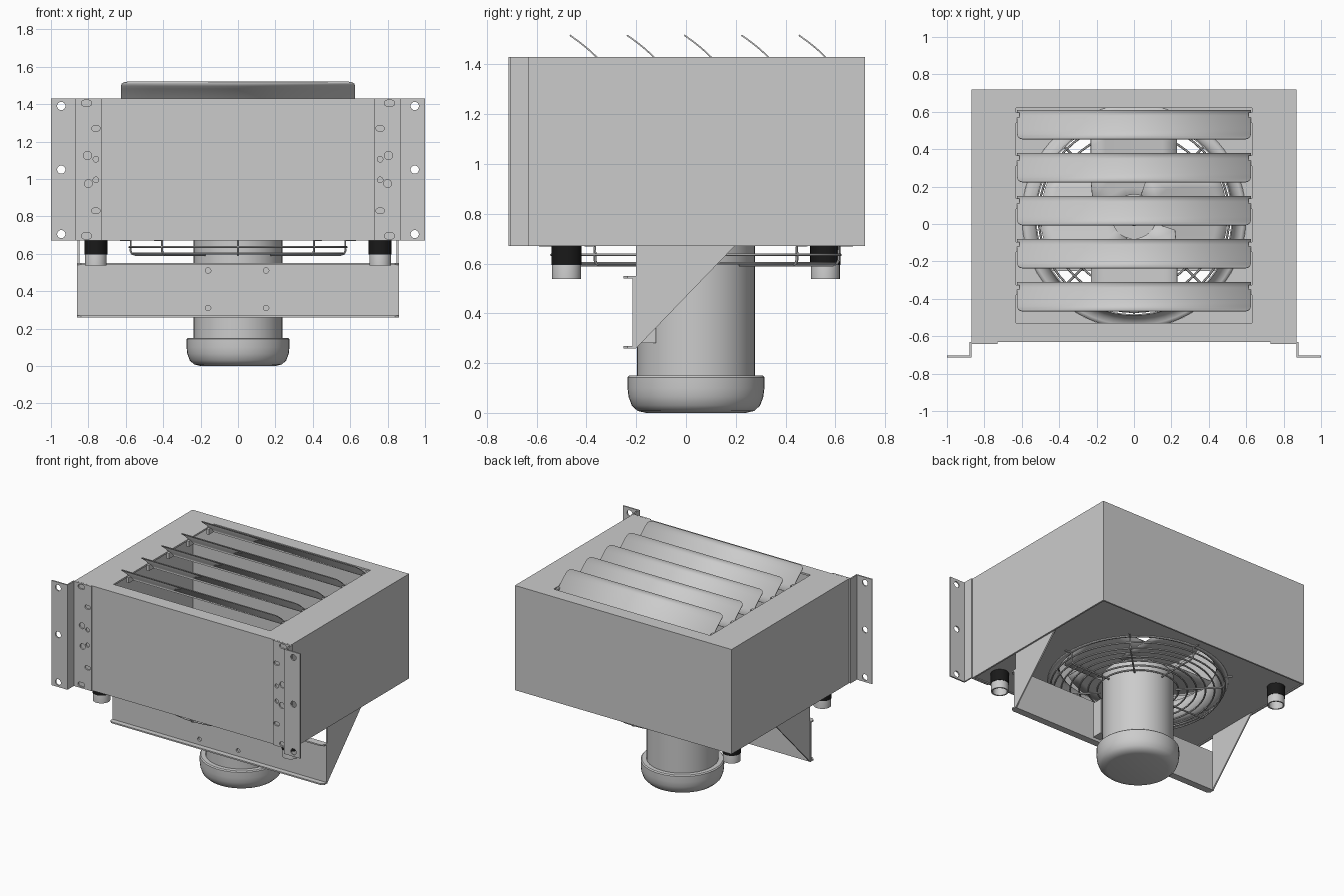
import bpy, bmesh
from math import sin, cos, pi, sqrt
from mathutils import Matrix, Vector

if "Cube" in bpy.data.objects:
    bpy.data.objects.remove(bpy.data.objects["Cube"])

black = bpy.data.materials.new("black_coating")
black.diffuse_color = (0.01, 0.01, 0.01, 1)
black.use_nodes = True
black.node_tree.nodes["Principled BSDF"].inputs["Base Color"].default_value = black.diffuse_color
CY = 0.04                                   # y of the fan axis
AXES = {"xy": Matrix.Identity(3),
        "xz": Matrix(((1, 0, 0), (0, 0, -1), (0, 1, 0))),
        "yz": Matrix(((0, 0, 1), (1, 0, 0), (0, 1, 0)))}


def add(name, mesh):
    ob = bpy.data.objects.new(name, mesh)
    bpy.context.collection.objects.link(ob)
    return ob


def from_bm(name, bm):
    bmesh.ops.recalc_face_normals(bm, faces=bm.faces)
    me = bpy.data.meshes.new(name)
    bm.to_mesh(me)
    bm.free()
    return add(name, me)


def box(name, lo, hi):
    bm = bmesh.new()
    bmesh.ops.create_cube(bm, size=1)
    for v in bm.verts:
        v.co = [(a + b) / 2 + c * (b - a) for a, b, c in zip(lo, hi, v.co)]
    return from_bm(name, bm)


def curve_mesh(name, cu):
    ob = add(name + "_curve", cu)
    me = bpy.data.meshes.new_from_object(ob.evaluated_get(bpy.context.evaluated_depsgraph_get()))
    bpy.data.objects.remove(ob)
    return add(name, me)


def spline(cu, pts, closed=True):
    s = cu.splines.new('POLY')
    s.points.add(len(pts) - 1)
    for p, c in zip(s.points, pts):
        p.co = (*c, 1) if len(c) == 3 else (*c, 0, 1)
    s.use_cyclic_u = closed


def plate(name, outline, holes, thick, plane, offset):
    """Flat sheet with holes, lying in a plane at an offset along its normal axis."""
    cu = bpy.data.curves.new(name, 'CURVE')
    cu.dimensions, cu.fill_mode, cu.extrude = '2D', 'BOTH', thick / 2
    for pts in [outline] + holes:
        spline(cu, pts)
    ob = curve_mesh(name, cu)
    shift = Vector([0 if a in plane else offset for a in "xyz"])
    for v in ob.data.vertices:
        v.co = AXES[plane] @ v.co + shift
    return ob


def rect(x0, x1, y0, y1):
    return [(x0, y0), (x1, y0), (x1, y1), (x0, y1)]


def slot(x, y, w, h, n=20):
    """Round hole (w == h) or horizontal slot."""
    r, e = h / 2, (w - h) / 2
    return [(x + r * cos(a) + (e if cos(a) > 0 else -e), y + r * sin(a))
            for a in [(i + .5) * 2 * pi / n for i in range(n)]]


def lathe(name, profile, x=0, y=CY, n=48):
    bm = bmesh.new()
    vs = [bm.verts.new((x + r, y, z)) for r, z in profile]
    es = [bm.edges.new(p) for p in zip(vs, vs[1:])]
    bmesh.ops.spin(bm, geom=vs + es, cent=(x, y, 0), axis=(0, 0, 1), angle=2 * pi,
                   steps=n, use_duplicate=False)
    bmesh.ops.remove_doubles(bm, verts=bm.verts, dist=1e-4)
    return from_bm(name, bm)


def wires(name, paths, depth):
    cu = bpy.data.curves.new(name, 'CURVE')
    cu.dimensions, cu.bevel_depth, cu.bevel_resolution = '3D', depth, 1
    for pts, closed in paths:
        spline(cu, pts, closed)
    return curve_mesh(name, cu)


# Sheet metal casing: four walls, top frame, bottom panel with fan opening
T = 0.012
box("casing_front", (-.87, -.63, .67), (.87, -.63 + T, 1.43))
box("casing_back", (-.87, .72 - T, .67), (.87, .72, 1.43))
for s, side in ((-1, "left"), (1, "right")):
    a, b = sorted((s * .87, s * (.87 - T)))
    box("casing_" + side, (a, -.63, .67), (b, .72, 1.43))
plate("casing_top_frame", rect(-.87, .87, -.63, .72), [rect(-.63, .63, -.53, .62)], T, "xy", 1.424)
plate("casing_bottom", rect(-.86, .86, -.62, .71), [slot(0, CY, 1.2, 1.2, 64)], T, "xy", .682)
arc = [(.6 - .07 * sin(a), .755 - .075 * cos(a)) for a in [i * pi / 12 for i in range(7)]]
venturi = lathe("fan_venturi", arc + [(.53, .79)], n=64)
venturi.modifiers.new("thickness", 'SOLIDIFY').thickness = .008

# Louvres: slightly curved blades with rounded upper corners, and end clips
for k in range(5):
    bm = bmesh.new()
    rows, y0 = [], -.465 + .23 * k
    for t in [0, .02, .05, .1, .17, .3, .45, .6, .8, 1]:
        d = min(t * .2, .035)
        w = .625 - .035 + sqrt(.035 ** 2 - (.035 - d) ** 2)
        y, z = y0 + .155 * t, 1.52 - .137 * t + .009 * sin(pi * t)
        rows.append([bm.verts.new((sx * w, y, z)) for sx in (-1, 1)])
    for a, b in zip(rows, rows[1:]):
        bm.faces.new((a[0], a[1], b[1], b[0]))
    lv = from_bm(f"louvre_{k + 1}", bm)
    lv.modifiers.new("thickness", 'SOLIDIFY').thickness = .006
    for s in (-1, 1):
        a, b = sorted((s * .612, s * .63))
        box("louvre_clip", (a, y0 + .085, 1.385), (b, y0 + .14, 1.425))

# Z-shaped mounting brackets with holes and slots
HOLES = [(.81, 1.405, .055, .032), (.76, 1.27, .045, .028), (.805, 1.125, .044, .044),
         (.76, 1.105, .03, .03), (.76, .995, .03, .03), (.8, .975, .042, .042),
         (.76, .83, .045, .028), (.81, .695, .055, .032)]
for s, side in ((-1, "left"), (1, "right")):
    plate(f"bracket_{side}_inner", rect(s * .73, s * .88, .67, 1.43),
          [slot(s * x, z, w, h) for x, z, w, h in HOLES], .01, "xz", -.636)
    a, b = sorted((s * .87, s * .88))
    box(f"bracket_{side}_web", (a, -.714, .67), (b, -.631, 1.43))
    plate(f"bracket_{side}_flange", rect(s * .87, s * 1.0, .67, 1.43),
          [slot(s * .945, z, .044, .044) for z in (1.39, 1.05, .705)], .01, "xz", -.709)

# Motor support: lipped front plate and triangular side gussets
plate("motor_support_plate", rect(-.86, .86, .26, .55),
      [slot(x, z, .03, .029) for x in (-.16, .15) for z in (.31, .51)], .014, "xz", -.207)
for z, part in ((.26, "lower"), (.542, "upper")):
    plate(f"motor_support_{part}_lip",
          [(-.86, -.2), (.86, -.2), (.86, -.235), (.84, -.252), (-.84, -.252), (-.86, -.235)],
          [], .01, "xy", z + .004)
for s, side in ((-1, "left"), (1, "right")):
    plate(f"support_gusset_{side}", [(-.2, .26), (.2, .675), (-.2, .675)], [], .01, "yz", s * .853)
    box(f"motor_mount_{side}", (s * .155 - .03, -.2, .28), (s * .155 + .03, -.12, .54))

# Motor, hub and four pitched fan blades
lathe("motor", [(0, 0), (.2, 0), (.235, .008), (.258, .03), (.271, .065), (.275, .1), (.275, .143),
                (.268, .15), (.237, .15), (.237, .7), (.225, .715), (0, .715)])
lathe("fan_hub", [(0, .715), (.06, .715), (.06, .74), (.12, .74), (.12, .8), (.05, .8), (.05, .84), (0, .84)])
bm = bmesh.new()
for k in range(4):
    rot = Matrix.Rotation(k * pi / 2, 3, 'Z')
    grid = []
    for R in (.08, .16, .23, .3, .37, .44, .5):
        w = min(.23, R * .95)
        row = []
        for j in range(7):
            u = w * (j / 3 - 1)
            r = sqrt(max(R * R - u * u, 0))
            row.append(bm.verts.new(rot @ Vector((r, u, .775 + .2 * u + .12 * u * u)) + Vector((0, CY, 0))))
        grid.append(row)
    for a, b in zip(grid, grid[1:]):
        for j in range(6):
            bm.faces.new((a[j], b[j], b[j + 1], a[j + 1]))
fan = from_bm("fan_blades", bm)
fan.modifiers.new("thickness", 'SOLIDIFY').thickness = .008

# Wire fan guard: concentric rings and bent spokes
def ring(r, z, n=56):
    return [(r * cos(2 * pi * i / n), CY + r * sin(2 * pi * i / n), z) for i in range(n)], True

paths = [ring(.58, .635)] + [ring(r, .602) for r in (.27, .33, .39, .45, .51, .56)]
for k in range(8):
    c, s = cos(k * pi / 4), sin(k * pi / 4)
    paths.append(([(r * c, CY + r * s, z) for r, z in
                   ((.25, .594), (.55, .594), (.568, .6), (.574, .615), (.574, .672), (.63, .674))], False))
wires("fan_guard", paths, .006)

# Pipe connections with black collars
for x, y in ((-.76, -.48), (.76, -.48), (-.76, .56)):
    collar = lathe("pipe_collar", [(.045, .595), (.061, .595), (.061, .69), (.045, .69), (.045, .595)], x, y, 32)
    collar.data.materials.append(black)
    lathe("pipe_stub", [(.048, .64), (.048, .538), (.058, .538), (.058, .6), (.048, .64)], x, y, 32)
    lathe("pipe_inner", [(0, .66), (.048, .66)], x, y, 32)

# Smooth round parts, keep sheet edges sharp
bpy.ops.object.select_all(action='SELECT')
bpy.context.view_layer.objects.active = fan
bpy.ops.object.shade_smooth_by_angle(angle=.6)
